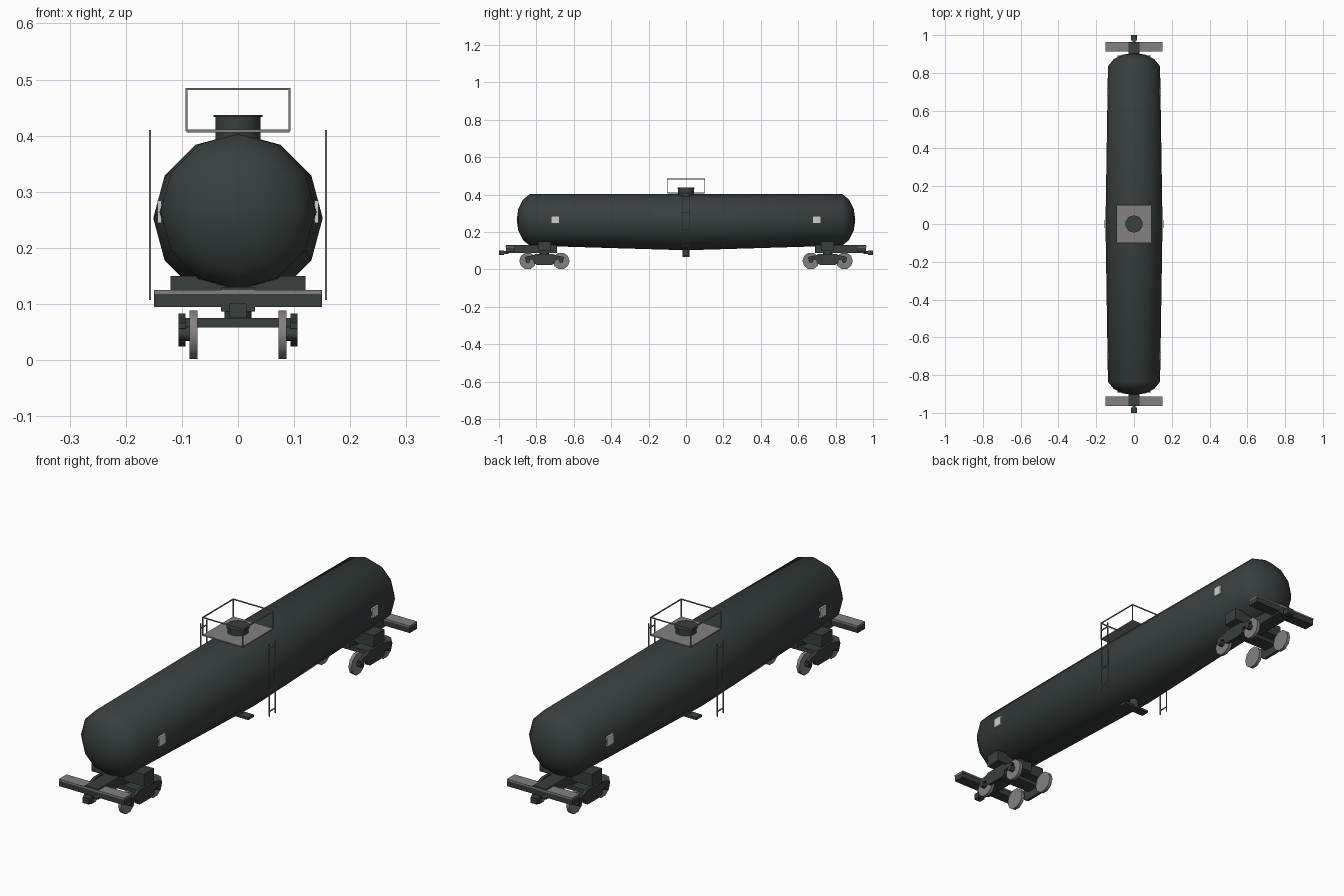
import bpy, bmesh, math
from mathutils import Vector, Matrix

cube = bpy.data.objects.get("Cube")
if cube:
    bpy.data.objects.remove(cube, do_unlink=True)


def material(name, r, g, b):
    m = bpy.data.materials.new(name)
    m.use_nodes = True
    m.diffuse_color = (r, g, b, 1)
    m.node_tree.nodes["Principled BSDF"].inputs["Base Color"].default_value = (r, g, b, 1)
    return m


DARK = material("dark green grey", 0.038, 0.05, 0.048)
GREY = material("steel grey", 0.23, 0.215, 0.225)
PALE = material("pale placard", 0.6, 0.62, 0.61)


def finish(name, bm, mat, smooth=None):
    bmesh.ops.recalc_face_normals(bm, faces=bm.faces)
    mesh = bpy.data.meshes.new(name)
    bm.to_mesh(mesh)
    bm.free()
    mesh.materials.append(mat)
    ob = bpy.data.objects.new(name, mesh)
    bpy.context.collection.objects.link(ob)
    if smooth:
        bpy.ops.object.select_all(action="DESELECT")
        ob.select_set(True)
        bpy.context.view_layer.objects.active = ob
        bpy.ops.object.shade_smooth_by_angle(angle=math.radians(smooth))
    return ob


def add_box(bm, lo, hi):
    lo, hi = Vector(lo), Vector(hi)
    mat = Matrix.Translation((lo + hi) / 2) @ Matrix.Diagonal((*(hi - lo), 1))
    bmesh.ops.create_cube(bm, size=1, matrix=mat)


def box(name, lo, hi, mat):
    bm = bmesh.new()
    add_box(bm, lo, hi)
    return finish(name, bm, mat)


def cylinder(name, centre, radius, depth, sides, mat, along_x=False):
    bm = bmesh.new()
    turn = Matrix.Rotation(math.pi / 2, 4, "Y") if along_x else Matrix()
    bmesh.ops.create_cone(bm, cap_ends=True, segments=sides, radius1=radius, radius2=radius,
                          depth=depth, matrix=Matrix.Translation(centre) @ turn)
    return finish(name, bm, mat, 50)


def span(a, b):
    return min(a, b), max(a, b)


def box_at(name, x, y, z, mat):
    x, y, z = span(*x), span(*y), span(*z)
    return box(name, (x[0], y[0], z[0]), (x[1], y[1], z[1]), mat)


# Tank: twelve-sided rings with a level top, a sagging belly and domed ends
def tank():
    half = [(0.897, 0.058, 0.265), (0.872, 0.108, 0.265), (0.835, 0.138, 0.265)]
    rings = [(-y, r, z) for y, r, z in half] + [(0, 0.151, 0.253)] + half[::-1]
    bm = bmesh.new()
    loops = []
    for y, r, z in rings:
        angles = [math.tau * i / 12 for i in range(12)]
        loops.append([bm.verts.new((r * math.cos(a), y, z + r * math.sin(a))) for a in angles])
    for a, b in zip(loops, loops[1:]):
        for i in range(12):
            j = (i + 1) % 12
            bm.faces.new((a[i], a[j], b[j], b[i]))
    for loop, y in ((loops[0], -0.905), (loops[-1], 0.905)):
        tip = bm.verts.new((0, y, 0.265))
        for i in range(12):
            bm.faces.new((loop[i], loop[(i + 1) % 12], tip))
    finish("tank", bm, DARK, 60)


tank()

# Manway, platform and railing on top
cylinder("manway", (0, 0, 0.413), 0.042, 0.045, 10, DARK)
cylinder("manway_lid", (0, 0, 0.435), 0.046, 0.004, 10, DARK)
box_at("platform", (-0.092, 0.092), (-0.1, 0.1), (0.406, 0.411), GREY)

W, L, T, H = 0.092, 0.1, 0.002, 0.485
bm = bmesh.new()
for s in (-1, 1):
    for t in (-1, 1):
        add_box(bm, (s * W - T, t * L - T, 0.408), (s * W + T, t * L + T, H))
    add_box(bm, (s * W - T, -L, H - 2 * T), (s * W + T, L, H))
    add_box(bm, (-W, s * L - T, H - 2 * T), (W, s * L + T, H))
finish("railing", bm, GREY)

# Ladders and placards on both sides
for s, side in ((1, "left"), (-1, "right")):
    bm = bmesh.new()
    x = s * 0.157
    for y in (-0.02, 0.02):
        add_box(bm, (x - T, y - T, 0.107), (x + T, y + T, 0.41))
    for z in (0.127, 0.21, 0.303, 0.39):
        add_box(bm, (x - T, -0.02, z - T), (x + T, 0.02, z + T))
    finish(side + "_ladder", bm, GREY)
    for e, end in ((-1, "front"), (1, "rear")):
        y = e * 0.7
        box_at(f"{end}_{side}_placard", (s * 0.136, s * 0.1435), (y - 0.02, y + 0.02),
               (0.244, 0.284), PALE)

# Bottom outlet
cylinder("bottom_outlet", (0, 0, 0.09), 0.02, 0.045, 10, DARK)
box_at("outlet_plate", (-0.06, 0.06), (-0.018, 0.018), (0.065, 0.075), DARK)


# Side frame of a truck, as an extruded outline
def side_frame(name, x, yc):
    right = [(0.04, 0.024), (0.055, 0.032), (0.06, 0.05), (0.105, 0.056), (0.105, 0.066),
             (0.06, 0.076), (0.045, 0.083)]
    outline = right + [(-y, z) for y, z in right[::-1]]
    bm = bmesh.new()
    face = bm.faces.new([bm.verts.new((x - 0.006, yc + y, z)) for y, z in outline])
    out = bmesh.ops.extrude_face_region(bm, geom=[face])
    moved = [v for v in out["geom"] if isinstance(v, bmesh.types.BMVert)]
    bmesh.ops.translate(bm, verts=moved, vec=(0.012, 0, 0))
    finish(name, bm, DARK)


# End gear: beam, sill, coupler, saddle and truck
for e, end in ((-1, "front"), (1, "rear")):
    c = e * 0.757
    box_at(end + "_beam", (-0.15, 0.15), (e * 0.915, e * 0.962), (0.095, 0.118), DARK)
    box_at(end + "_beam_step", (-0.15, 0.15), (e * 0.913, e * 0.964), (0.118, 0.125), GREY)
    box_at(end + "_sill", (-0.03, 0.03), (e * 0.69, e * 0.963), (0.087, 0.13), DARK)
    box_at(end + "_coupler_shank", (-0.009, 0.009), (e * 0.95, e * 0.985), (0.083, 0.097), DARK)
    box_at(end + "_coupler_head", (-0.015, 0.015), (e * 0.972, e), (0.076, 0.101), DARK)
    box_at(end + "_saddle", (-0.12, 0.12), (c - 0.034, c + 0.034), (0.1, 0.15), DARK)
    box_at(end + "_bolster", (-0.1, 0.1), (c - 0.03, c + 0.03), (0.058, 0.075), DARK)
    cylinder(end + "_centre_plate", (0, c, 0.085), 0.025, 0.03, 10, DARK)
    for s, side in ((1, "left"), (-1, "right")):
        side_frame(f"{end}_{side}_side_frame", s * 0.1, c)
        for k, place in ((-1, "fore"), (1, "aft")):
            y = c + k * 0.089
            tag = f"{end}_{side}_{place}"
            cylinder(tag + "_wheel", (s * 0.0795, y, 0.045), 0.0455, 0.014, 10, GREY, True)
            cylinder(tag + "_journal", (s * 0.095, y, 0.047), 0.013, 0.022, 8, DARK, True)
